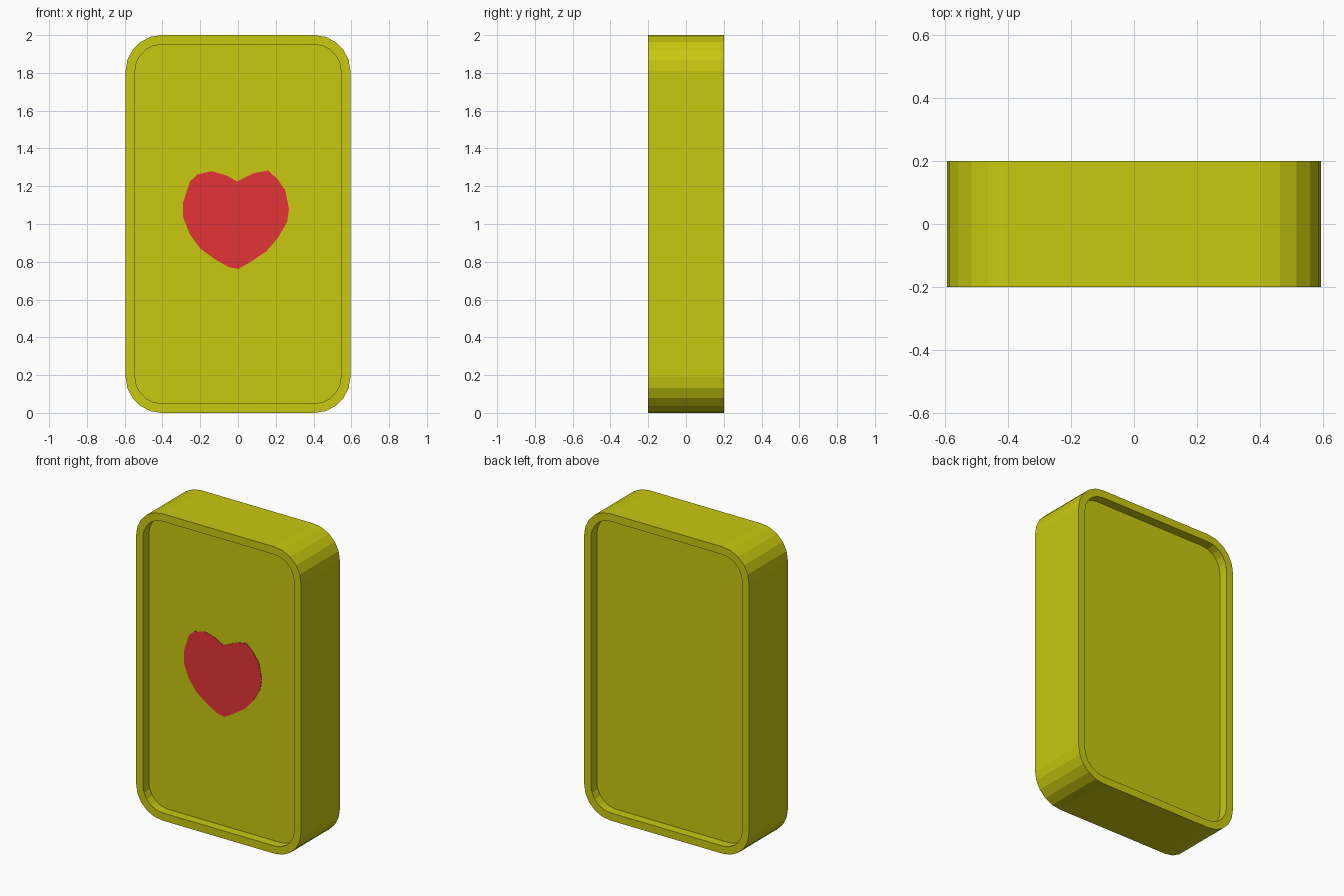
import bpy, bmesh, math

if "Cube" in bpy.data.objects:
    bpy.data.objects.remove(bpy.data.objects["Cube"])


def material(name, rgb):
    m = bpy.data.materials.new(name)
    m.diffuse_color = (*rgb, 1.0)
    m.use_nodes = True
    m.node_tree.nodes["Principled BSDF"].inputs["Base Color"].default_value = m.diffuse_color
    return m


def make_object(name, bm, mat):
    bmesh.ops.recalc_face_normals(bm, faces=bm.faces)
    mesh = bpy.data.meshes.new(name)
    bm.to_mesh(mesh)
    bm.free()
    mesh.materials.append(mat)
    obj = bpy.data.objects.new(name, mesh)
    bpy.context.collection.objects.link(obj)
    return obj


yellow = material("yellow", (0.578, 0.578, 0.0052))
red = material("red", (0.775, 0.033, 0.037))

# Overall sizes
HALF_W, HALF_H, HALF_D = 0.595, 1.0, 0.2
RADIUS, RIM, RECESS, STEPS = 0.19, 0.05, 0.06, 5


def rounded_ring(bm, inset, y):
    """Rounded rectangle outline in the xz plane."""
    r = RADIUS - inset
    verts = []
    for i, (sx, sz) in enumerate([(1, 1), (-1, 1), (-1, -1), (1, -1)]):
        cx, cz = sx * (HALF_W - RADIUS), HALF_H + sz * (HALF_H - RADIUS)
        for s in range(STEPS + 1):
            a = math.pi / 2 * (i + s / STEPS)
            verts.append(bm.verts.new((cx + r * math.cos(a), y, cz + r * math.sin(a))))
    return verts


# Case: rounded box with a recessed panel on front and back
bm = bmesh.new()
rings = [rounded_ring(bm, inset, y) for inset, y in [
    (RIM, -HALF_D + RECESS), (RIM, -HALF_D), (0, -HALF_D),
    (0, HALF_D), (RIM, HALF_D), (RIM, HALF_D - RECESS)]]
for a, b in zip(rings, rings[1:]):
    n = len(a)
    for i in range(n):
        j = (i + 1) % n
        bm.faces.new((a[i], a[j], b[j], b[i]))
bm.faces.new(rings[0])
bm.faces.new(rings[-1])
make_object("case", bm, yellow)

# Painted heart: thin plate on the front panel
outline = [(-.005, 1.225), (-.06, 1.257), (-.14, 1.28), (-.215, 1.262),
           (-.255, 1.225), (-.29, 1.115), (-.29, 1.035), (-.255, .945),
           (-.2, .87), (-.12, .812), (-.05, .772), (0, .762),
           (.063, .797), (.15, .855), (.21, .925), (.26, 1.01),
           (.27, 1.08), (.25, 1.178), (.21, 1.236), (.16, 1.283),
           (.085, 1.27), (.037, 1.246)]
bm = bmesh.new()
panel_y = -HALF_D + RECESS
face = bm.faces.new([bm.verts.new((x, panel_y + 0.001, z)) for x, z in outline])
ext = bmesh.ops.extrude_face_region(bm, geom=[face], use_keep_orig=True)
moved = [v for v in ext["geom"] if isinstance(v, bmesh.types.BMVert)]
bmesh.ops.translate(bm, verts=moved, vec=(0, -0.004, 0))
make_object("heart", bm, red)
